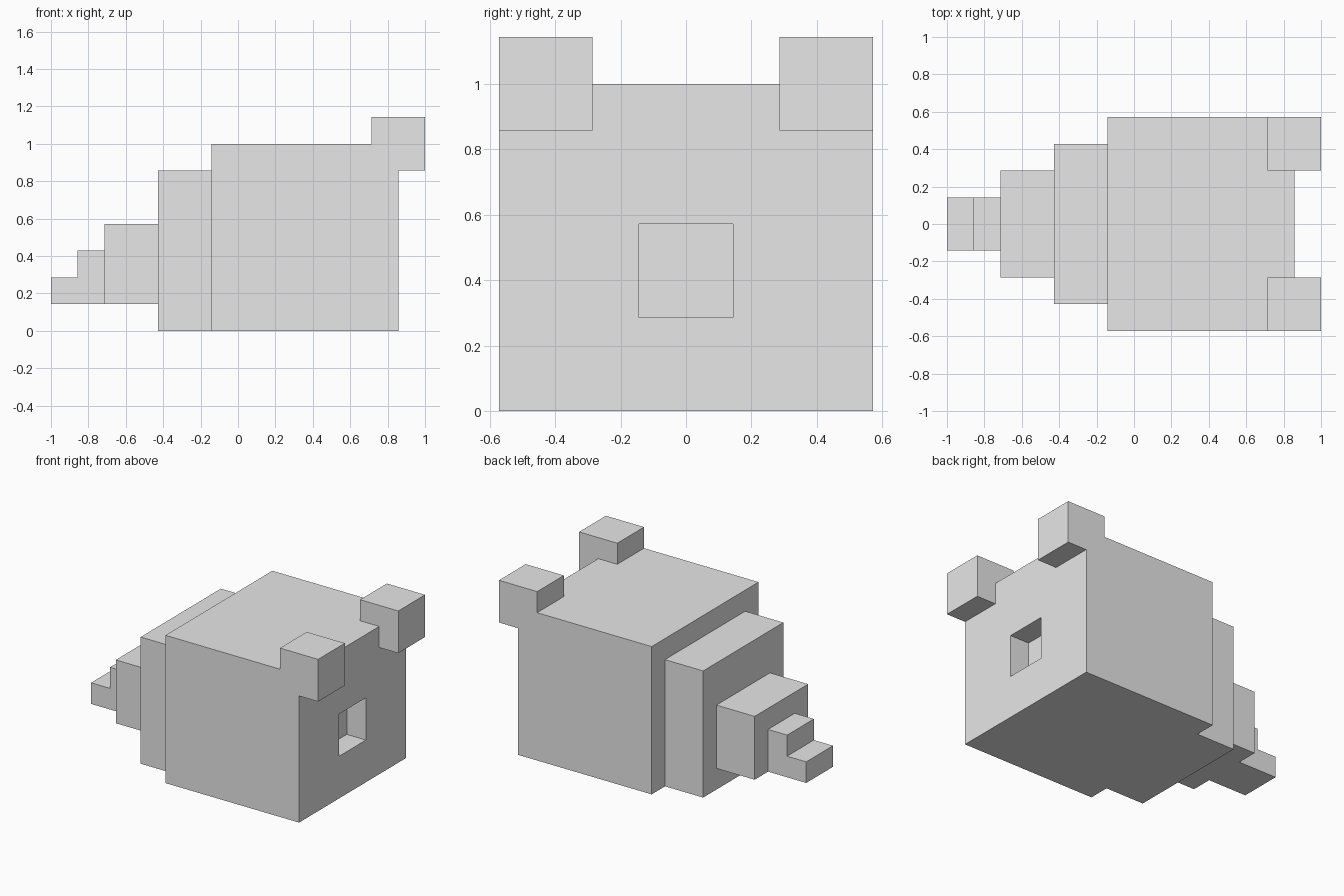
import bpy
import bmesh
from mathutils import Vector

cube = bpy.data.objects.get("Cube")
if cube:
    bpy.data.objects.remove(cube, do_unlink=True)

U = 1 / 7  # one block unit

grey = bpy.data.materials.new("light_grey")
grey.use_nodes = True
grey.diffuse_color = (0.8, 0.8, 0.8, 1)
grey.node_tree.nodes["Principled BSDF"].inputs["Base Color"].default_value = (0.8, 0.8, 0.8, 1)


def block(name, x, y, z):
    """Box given by its ranges in block units."""
    low, high = (Vector(c) * U for c in zip(x, y, z))
    bm = bmesh.new()
    bmesh.ops.create_cube(bm, size=1)
    bmesh.ops.scale(bm, vec=high - low, verts=bm.verts)
    bmesh.ops.translate(bm, vec=(low + high) / 2, verts=bm.verts)
    mesh = bpy.data.meshes.new(name)
    bm.to_mesh(mesh)
    bm.free()
    mesh.materials.append(grey)
    obj = bpy.data.objects.new(name, mesh)
    bpy.context.collection.objects.link(obj)
    return obj


# Main body with a square recess in its +x face
body = block("body", (-1, 6), (-4, 4), (0, 7))
cutter = block("recess_cutter", (5, 7), (-1, 1), (2, 4))
cutter.hide_render = True
cutter.hide_viewport = True
cut = body.modifiers.new("recess", 'BOOLEAN')
cut.operation = 'DIFFERENCE'
cut.solver = 'EXACT'
cut.object = cutter

# Tapering steps behind the body
block("rear_body", (-3, -1), (-3, 3), (0, 6))
block("tail_base", (-5, -3), (-2, 2), (1, 4))
block("tail_middle", (-6, -5), (-1, 1), (1, 3))
block("tail_tip", (-7, -6), (-1, 1), (1, 2))

# Ears on the upper corners
block("front_ear", (5, 7), (-4, -2), (6, 8))
block("back_ear", (5, 7), (2, 4), (6, 8))
